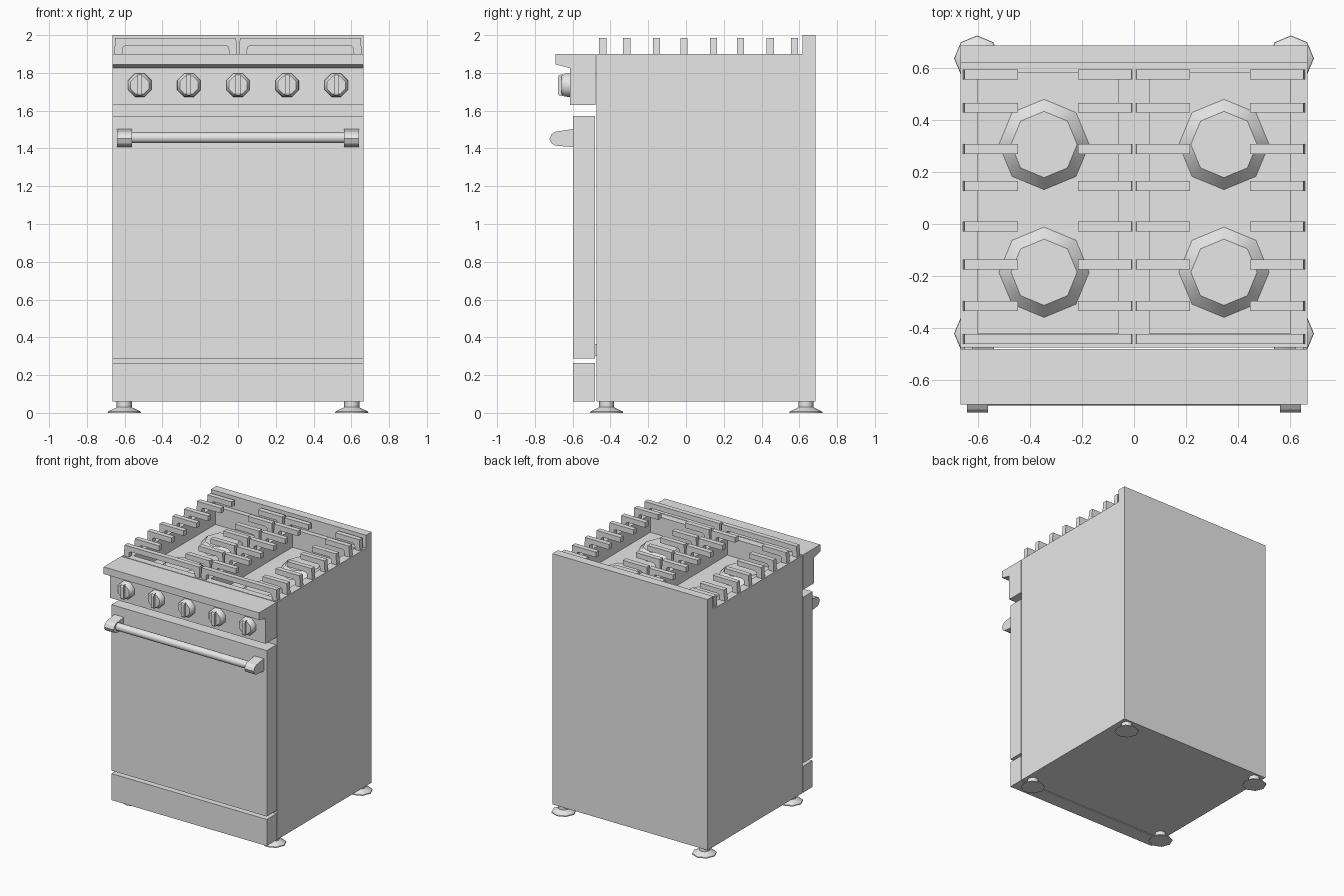
import bpy, bmesh, math
from mathutils import Matrix, Vector

if "Cube" in bpy.data.objects:
    bpy.data.objects.remove(bpy.data.objects["Cube"])

metal = bpy.data.materials.new("light_grey_metal")
metal.diffuse_color = (0.8, 0.8, 0.8, 1)
metal.use_nodes = True
metal.node_tree.nodes["Principled BSDF"].inputs["Base Color"].default_value = metal.diffuse_color


def finish(name, bm, smooth=None):
    bmesh.ops.recalc_face_normals(bm, faces=bm.faces[:])
    me = bpy.data.meshes.new(name)
    bm.to_mesh(me)
    bm.free()
    me.materials.append(metal)
    if smooth:
        for p in me.polygons:
            p.use_smooth = True
        me.set_sharp_from_angle(angle=math.radians(smooth))
    ob = bpy.data.objects.new(name, me)
    bpy.context.collection.objects.link(ob)
    return ob


def prism_bm(pts, axis, a, b):
    """Extrude a closed profile along x (points are y,z) or y (points are x,z)."""
    bm = bmesh.new()
    mk = (lambda p: (a, p[0], p[1])) if axis == 'x' else (lambda p: (p[0], a, p[1]))
    f = bm.faces.new([bm.verts.new(mk(p)) for p in pts])
    r = bmesh.ops.extrude_face_region(bm, geom=[f], use_keep_orig=True)
    vs = [g for g in r['geom'] if isinstance(g, bmesh.types.BMVert)]
    d = Vector((b - a, 0, 0)) if axis == 'x' else Vector((0, b - a, 0))
    bmesh.ops.translate(bm, verts=vs, vec=d)
    return bm


def prism(name, pts, axis, a, b):
    return finish(name, prism_bm(pts, axis, a, b))


def box(name, x0, x1, y0, y1, z0, z1):
    return prism(name, [(y0, z0), (y1, z0), (y1, z1), (y0, z1)], 'x', x0, x1)


def lathe(name, prof, loc, rot=Matrix(), n=8, smooth=46):
    """Turn (radius, height) points around z, cap both ends, then place."""
    bm = bmesh.new()
    rings = [[bm.verts.new((r * math.cos(2 * math.pi * i / n),
                            r * math.sin(2 * math.pi * i / n), h)) for i in range(n)]
             for r, h in prof]
    for lo, hi in zip(rings, rings[1:]):
        for i in range(n):
            j = (i + 1) % n
            bm.faces.new((lo[i], lo[j], hi[j], hi[i]))
    bm.faces.new(rings[0][::-1])
    bm.faces.new(rings[-1])
    bm.transform(Matrix.Translation(loc) @ rot)
    return finish(name, bm, smooth)


W = 0.665

# Body with raised back guard and two sunken burner wells
bm = prism_bm([(-0.473, 0.06), (0.685, 0.06), (0.685, 2.0), (0.617, 2.0),
               (0.617, 1.9), (-0.473, 1.9)], 'x', -W, W)
cuts = [((x, 0, 0), (1, 0, 0)) for x in (-0.6, -0.06, 0.06, 0.6)]
cuts += [((0, y, 0), (0, 1, 0)) for y in (-0.42, 0.58)]
for co, no in cuts:
    bmesh.ops.bisect_plane(bm, geom=bm.verts[:] + bm.edges[:] + bm.faces[:],
                           plane_co=co, plane_no=no)
wells = []
for f in bm.faces:
    c = f.calc_center_median()
    if abs(c.z - 1.9) < 0.001 and 0.06 < abs(c.x) < 0.6 and -0.42 < c.y < 0.58:
        wells.append(f)
r = bmesh.ops.extrude_face_region(bm, geom=wells)
bmesh.ops.translate(bm, vec=(0, 0, -0.14),
                    verts=[g for g in r['geom'] if isinstance(g, bmesh.types.BMVert)])
bmesh.ops.delete(bm, geom=[f for f in wells if f.is_valid], context='FACES_ONLY')
finish("body", bm)

# Front panels
box("drawer_front", -W, W, -0.598, -0.481, 0.06, 0.265)
box("oven_door", -W, W, -0.598, -0.481, 0.288, 1.572)
prism("control_panel", [(-0.479, 1.63), (-0.479, 1.9), (-0.692, 1.9), (-0.692, 1.845),
                        (-0.613, 1.825), (-0.613, 1.63)], 'x', -W, W)
for s in (-1, 1):
    box("door_hinge", s * 0.62, s * 0.65, -0.482, -0.472, 0.30, 0.365)

# Door handle
lathe("handle_bar", [(0.029, -0.57), (0.029, 0.57)], (0, -0.668, 1.457),
      Matrix.Rotation(math.pi / 2, 4, 'Y'), n=12)
for s in (-1, 1):
    prism("handle_bracket", [(-0.597, 1.503), (-0.693, 1.488), (-0.712, 1.475),
                             (-0.723, 1.452), (-0.712, 1.427), (-0.693, 1.415),
                             (-0.597, 1.407)], 'x', s * 0.56, s * 0.64)

# Control knobs with grip bars
for i in range(-2, 3):
    x = i * 0.26
    lathe("knob", [(0.067, 0), (0.066, 0.03), (0.052, 0.047)], (x, -0.612, 1.735),
          Matrix.Rotation(math.pi / 2, 4, 'X') @ Matrix.Rotation(math.pi / 8, 4, 'Z'))
    prism("knob_grip", [(-0.65, 1.677), (-0.65, 1.793), (-0.672, 1.789),
                        (-0.677, 1.78), (-0.677, 1.69), (-0.672, 1.681)],
          'x', x - 0.012, x + 0.012)

# Burners
for x in (-0.345, 0.345):
    for y in (-0.185, 0.305):
        lathe("burner", [(0.175, 1.758), (0.127, 1.812)], (x, y, 0))

# Grates: outer finger, inner finger and the full bridge at the front
finger = [(-0.655, 1.9), (-0.65, 1.985), (-0.445, 1.985), (-0.445, 1.945),
          (-0.595, 1.945), (-0.61, 1.935), (-0.613, 1.9)]
bridge = [(-0.655, 1.9), (-0.65, 1.985), (-0.01, 1.985), (-0.005, 1.9),
          (-0.047, 1.9), (-0.05, 1.935), (-0.065, 1.945),
          (-0.595, 1.945), (-0.61, 1.935), (-0.613, 1.9)]
for s in (-1, 1):
    prism("grate_bridge", [(-s * x, z) for x, z in bridge], 'y', -0.46, -0.422)
    for y in (-0.314, -0.156, -0.01, 0.146, 0.288, 0.446, 0.574):
        prism("grate_outer_finger", [(-s * x, z) for x, z in finger], 'y', y - 0.019, y + 0.019)
        prism("grate_inner_finger", [(s * (x + 0.66), z) for x, z in finger],
              'y', y - 0.019, y + 0.019)

# Feet
for x in (-0.602, 0.602):
    for y in (-0.42, 0.635):
        lathe("foot", [(0.088, 0), (0.086, 0.007), (0.045, 0.027), (0.04, 0.03), (0.04, 0.065)],
              (x, y, 0))
